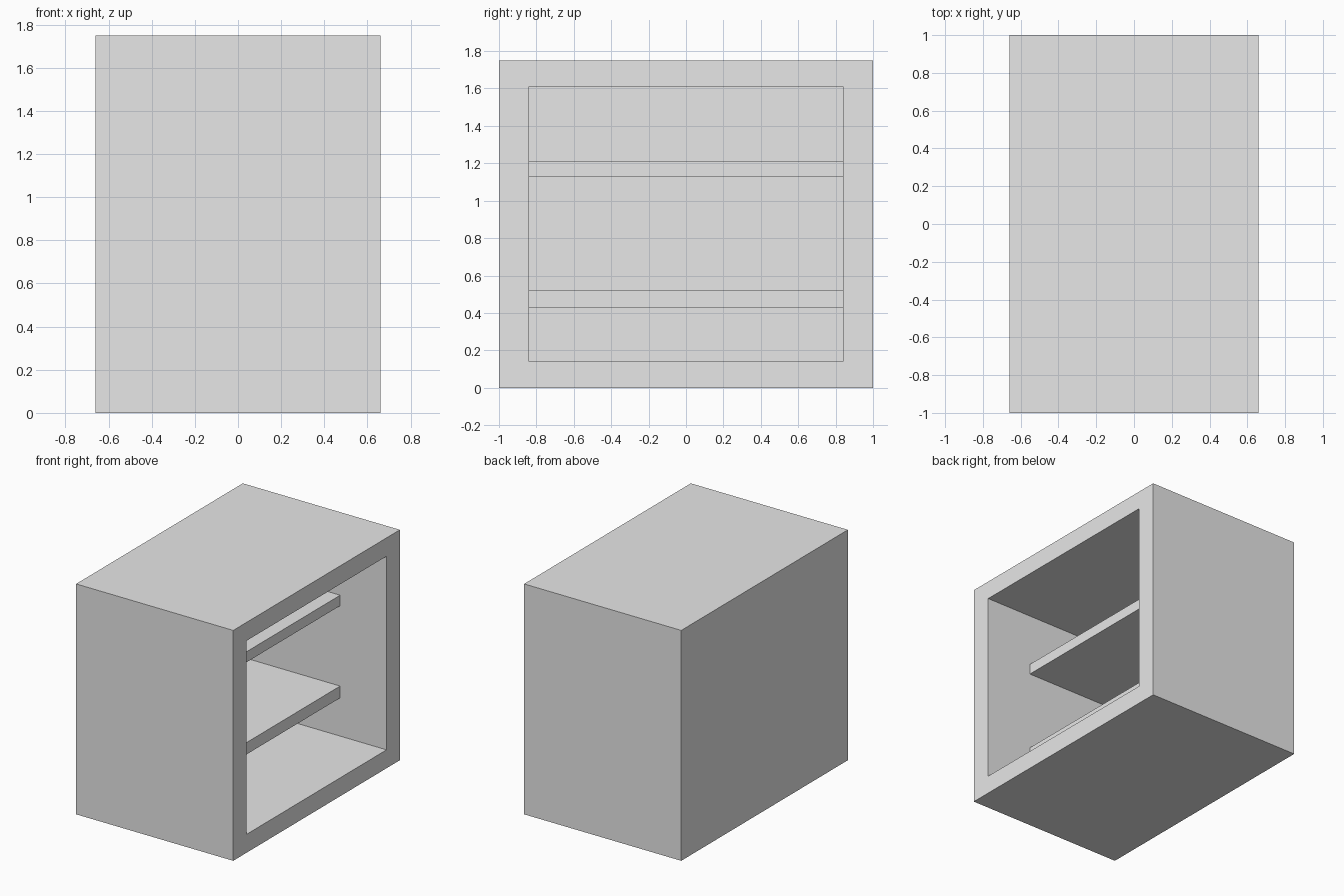
import bpy
import bmesh

# Remove the default cube only
cube = bpy.data.objects.get("Cube")
if cube:
    bpy.data.objects.remove(cube, do_unlink=True)

# Single plain grey material
grey = bpy.data.materials.new("light grey")
grey.use_nodes = True
colour = (0.8, 0.8, 0.8, 1.0)
grey.diffuse_color = colour
grey.node_tree.nodes["Principled BSDF"].inputs["Base Color"].default_value = colour

# Overall half sizes, and the hollow inside
HALF_X, HALF_Y, HEIGHT = 0.66, 1.0, 1.75
INNER_Y, INNER_LOW, INNER_HIGH = 0.84, 0.14, 1.61
INNER_BACK = -0.56
SHELF_FRONT = 0.27


def add_box(bm, low, high):
    """Add an axis-aligned box spanning two corners."""
    made = bmesh.ops.create_cube(bm, size=1.0)
    for v in made["verts"]:
        v.co = [lo + (c + 0.5) * (hi - lo) for c, lo, hi in zip(v.co, low, high)]


def finish(name, bm):
    mesh = bpy.data.meshes.new(name)
    bm.to_mesh(mesh)
    bm.free()
    mesh.materials.append(grey)
    obj = bpy.data.objects.new(name, mesh)
    bpy.context.collection.objects.link(obj)
    return obj


# Cabinet body: open side is inset, then pushed inwards to form the hollow
bm = bmesh.new()
add_box(bm, (-HALF_X, -HALF_Y, 0), (HALF_X, HALF_Y, HEIGHT))
bm.normal_update()
opening = max(bm.faces, key=lambda f: f.normal.x)
bmesh.ops.inset_individual(bm, faces=[opening], thickness=0.1)
for v in opening.verts:
    v.co.y = INNER_Y if v.co.y > 0 else -INNER_Y
    v.co.z = INNER_HIGH if v.co.z > HEIGHT / 2 else INNER_LOW
pushed = bmesh.ops.extrude_discrete_faces(bm, faces=[opening])["faces"][0]
for v in pushed.verts:
    v.co.x = INNER_BACK
bmesh.ops.recalc_face_normals(bm, faces=bm.faces)
finish("cabinet_body", bm)

# Two shelves set back from the opening
for name, bottom, top in (("lower_shelf", 0.43, 0.52), ("upper_shelf", 1.13, 1.21)):
    bm = bmesh.new()
    add_box(bm, (INNER_BACK, -INNER_Y, bottom), (SHELF_FRONT, INNER_Y, top))
    finish(name, bm)
